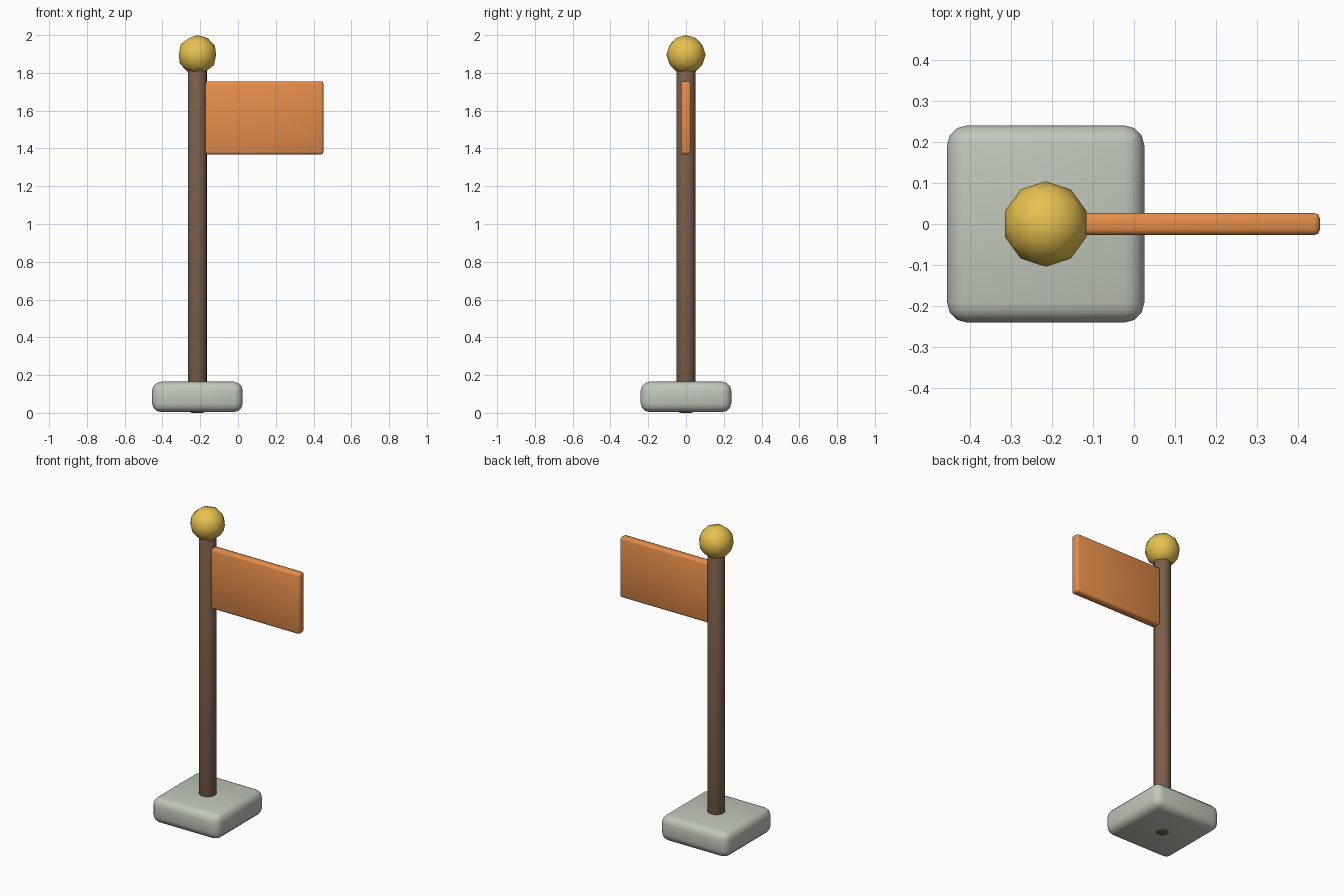
import bpy, math

if "Cube" in bpy.data.objects:
    bpy.data.objects.remove(bpy.data.objects["Cube"])

POLE_X = -0.215


def finish(obj, name, color, bevel=0.0, segments=2, angle=40):
    """Name, colour, bevel and smooth a part."""
    obj.name = name
    mat = bpy.data.materials.new(name + "_paint")
    mat.diffuse_color = (*color, 1)
    mat.use_nodes = True
    mat.node_tree.nodes["Principled BSDF"].inputs["Base Color"].default_value = mat.diffuse_color
    obj.data.materials.append(mat)
    bpy.ops.object.transform_apply(location=False, rotation=False, scale=True)
    if bevel:
        mod = obj.modifiers.new("Bevel", 'BEVEL')
        mod.width = bevel
        mod.segments = segments
        mod.limit_method = 'ANGLE'
        mod.angle_limit = math.radians(40)
        bpy.ops.object.modifier_apply(modifier=mod.name)
    bpy.ops.object.shade_smooth_by_angle(angle=math.radians(angle))
    return obj


def box(name, lo, hi, color, bevel, segments=2):
    """Rounded box between two opposite corners."""
    center = [(a + b) / 2 for a, b in zip(lo, hi)]
    bpy.ops.mesh.primitive_cube_add(size=1, location=center)
    obj = bpy.context.object
    obj.scale = [b - a for a, b in zip(lo, hi)]
    return finish(obj, name, color, bevel, segments, 60)


# Base block
box("base", (POLE_X - 0.24, -0.24, 0.004), (POLE_X + 0.24, 0.24, 0.165),
    (0.53, 0.57, 0.49), 0.048, 3)

# Pole, with a rounded foot just showing under the base
bpy.ops.mesh.primitive_cylinder_add(vertices=16, radius=0.051, depth=1.84,
                                    location=(POLE_X, 0, 0.92))
finish(bpy.context.object, "pole", (0.20, 0.115, 0.07), 0.022, 2)

# Flag panel
box("flag", (-0.18, -0.027, 1.368), (0.453, 0.027, 1.755),
    (0.78, 0.27, 0.07), 0.014)

# Ball on top
bpy.ops.mesh.primitive_ico_sphere_add(subdivisions=2, radius=0.104,
                                      location=(POLE_X, 0, 1.896))
finish(bpy.context.object, "ball_finial", (0.80, 0.54, 0.08), angle=60)
